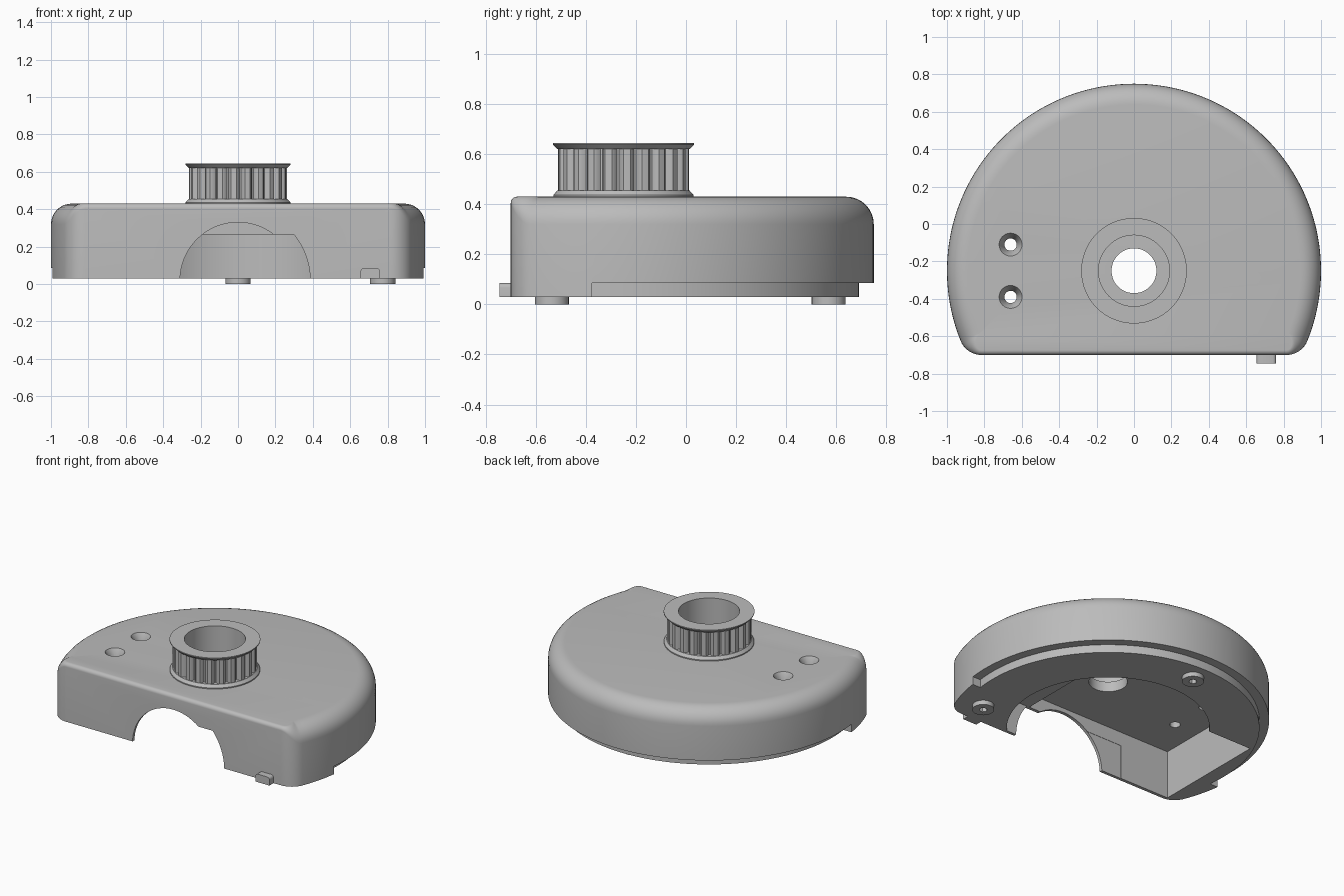
import bpy, bmesh
from math import sin, cos, pi, asin, atan2, sqrt, radians

if "Cube" in bpy.data.objects:
    bpy.data.objects.remove(bpy.data.objects["Cube"])

CY = -0.25  # y of the main axis
grey = bpy.data.materials.new("plain grey")
grey.use_nodes = True
grey.diffuse_color = (0.5, 0.5, 0.5, 1)
grey.node_tree.nodes["Principled BSDF"].inputs["Base Color"].default_value = grey.diffuse_color


def loft(name, rings, ring_closed=False):
    """Skin rings of equal length; cap the ends or join last to first."""
    bm = bmesh.new()
    vs = [[bm.verts.new(p) for p in ring] for ring in rings]
    n = len(vs[0])
    pairs = list(zip(vs, vs[1:])) + ([(vs[-1], vs[0])] if ring_closed else [])
    for a, b in pairs:
        for i in range(n):
            j = (i + 1) % n
            bm.faces.new((a[i], a[j], b[j], b[i]))
    if not ring_closed:
        bm.faces.new(vs[0][::-1])
        bm.faces.new(vs[-1])
    bmesh.ops.recalc_face_normals(bm, faces=bm.faces)
    mesh = bpy.data.meshes.new(name)
    bm.to_mesh(mesh)
    bm.free()
    ob = bpy.data.objects.new(name, mesh)
    bpy.context.collection.objects.link(ob)
    mesh.materials.append(grey)
    return ob


def circle(x, y, r, z, n=48):
    return [(x + r * cos(2 * pi * i / n), y + r * sin(2 * pi * i / n), z) for i in range(n)]


def cone(name, x, y, r0, r1, z0, z1, n=48):
    return loft(name, [circle(x, y, r0, z0, n), circle(x, y, r1, z1, n)])


def prism(name, pts, z0, z1):
    return loft(name, [[(x, y, z) for x, y in pts] for z in (z0, z1)])


def prism_y(name, pts, y0, y1):
    return loft(name, [[(x, y, z) for x, z in pts] for y in (y0, y1)])


def box(name, x0, x1, y0, y1, z0, z1):
    return prism(name, [(x0, y0), (x1, y0), (x1, y1), (x0, y1)], z0, z1)


def cut(ob, cutter):
    cutter.hide_render = True
    mod = ob.modifiers.new("cut", 'BOOLEAN')
    mod.operation, mod.solver, mod.object = 'DIFFERENCE', 'EXACT', cutter
    bpy.context.view_layer.objects.active = ob
    bpy.ops.object.modifier_apply(modifier=mod.name)
    bpy.data.objects.remove(cutter)


# Housing outline: round back, flat front, rounded corners (point, normal angle, fillet)
RC, FRONT = 0.12, -0.45
yc = FRONT + RC
xc = sqrt((1 - RC) ** 2 - yc ** 2)
a0 = atan2(yc, xc)
outline = []
for i in range(11):
    t = i / 10
    a = -pi / 2 + (a0 + pi / 2) * t
    outline.append((xc + RC * cos(a), yc + RC * sin(a), a, 0.025 + 0.085 * t * t * (3 - 2 * t)))
for i in range(1, 96):
    a = a0 + (pi - 2 * a0) * i / 96
    outline.append((cos(a), sin(a), a, 0.11))
outline += [(-x, y, pi - a, r) for x, y, a, r in outline[10::-1]]


def housing_ring(t):
    """Ring at fillet angle t."""
    return [(x - r * (1 - cos(t)) * cos(a), CY + y - r * (1 - cos(t)) * sin(a),
             0.43 - r * (1 - sin(t))) for x, y, a, r in outline]


base = [(x, CY + y, 0.03) for x, y, a, r in outline]
housing = loft("housing", [base] + [housing_ring(pi / 2 * i / 8) for i in range(9)])

# Step around the lower back rim
inner, outer = [], []
for r, pts in ((0.94, inner), (1.2, outer)):
    a = -asin(0.125 / r)
    for i in range(97):
        t = a + (pi - 2 * a) * i / 96
        pts.append((r * cos(t), CY + r * sin(t)))
cut(housing, prism("rim_cutter", inner + outer[::-1], -0.1, 0.085))

# Underside cavity: taller box plus a round pocket
cut(housing, box("box_cutter", -0.84, 0.28, -0.678, 0.12, -0.1, 0.36))
lim = asin(0.43 / 0.63)
arc = [-lim + (pi + 2 * lim) * i / 72 for i in range(73)]
cut(housing, prism("pocket_cutter", [(0.63 * cos(t), CY + 0.63 * sin(t)) for t in arc], -0.1, 0.265))

# Front arch with its wider, flat-topped side
cut(housing, prism_y("arch_cutter", [(0.31 * cos(2 * pi * i / 64), 0.02 + 0.31 * sin(2 * pi * i / 64))
                                     for i in range(64)], -0.8, -0.64))
top = asin(0.245 / 0.386)
side = [(0.386 * cos(top * i / 12), 0.02 + 0.386 * sin(top * i / 12)) for i in range(13)]
cut(housing, prism_y("notch_cutter", [(0, -0.1), (0.386, -0.1)] + side + [(0, 0.265)], -0.8, -0.645))

# Shaft hole and countersunk screw holes
cut(housing, cone("shaft_cutter", 0, CY, 0.12, 0.12, 0.2, 0.6))
for y in (-0.11, -0.39):
    cut(housing, cone("screw_cutter", -0.66, y, 0.033, 0.033, 0.2, 0.6, 24))
    cut(housing, cone("sink_cutter", -0.66, y, 0.03, 0.064, 0.375, 0.435, 32))

# Toothed pulley with two flanges and an open bore
TEETH = 22
TOOTH = (0.262, 0.262, 0.262, 0.262, 0.255, 0.237, 0.237, 0.255)


def pulley_ring(z, r=None):
    n = TEETH * 8
    return [((r or TOOTH[i % 8]) * cos(2 * pi * i / n),
             CY + (r or TOOTH[i % 8]) * sin(2 * pi * i / n), z) for i in range(n)]


pulley = loft("pulley", [
    pulley_ring(0.429, 0.19), pulley_ring(0.429, 0.28), pulley_ring(0.437, 0.28),
    pulley_ring(0.455, 0.264), pulley_ring(0.455), pulley_ring(0.62),
    pulley_ring(0.62, 0.264), pulley_ring(0.638, 0.282), pulley_ring(0.644, 0.282),
    pulley_ring(0.644, 0.19)], ring_closed=True)

# Feet with small hexagonal sockets
parts = [housing, pulley]
for name, x, y in (("left_foot", 0.773, -0.536), ("back_foot", 0, 0.57)):
    foot = cone(name, x, y, 0.068, 0.068, 0, 0.031, 32)
    for ob in (foot, housing):
        cut(ob, cone("socket_cutter", x, y, 0.026, 0.026, -0.05, 0.15, 6))
    parts.append(foot)

# Small front tab with rounded upper corners
tab_pts = [(0.655, 0.03), (0.76, 0.03)]
for cx, start in ((0.742, 0), (0.673, pi / 2)):
    tab_pts += [(cx + 0.018 * cos(start + pi / 8 * i), 0.067 + 0.018 * sin(start + pi / 8 * i))
                for i in range(5)]
parts.append(prism_y("front_tab", tab_pts, -0.745, -0.69))

# Smooth shading with sharp edges kept
bpy.ops.object.select_all(action='DESELECT')
for ob in parts:
    ob.select_set(True)
bpy.context.view_layer.objects.active = housing
bpy.ops.object.shade_smooth_by_angle(angle=radians(30))
